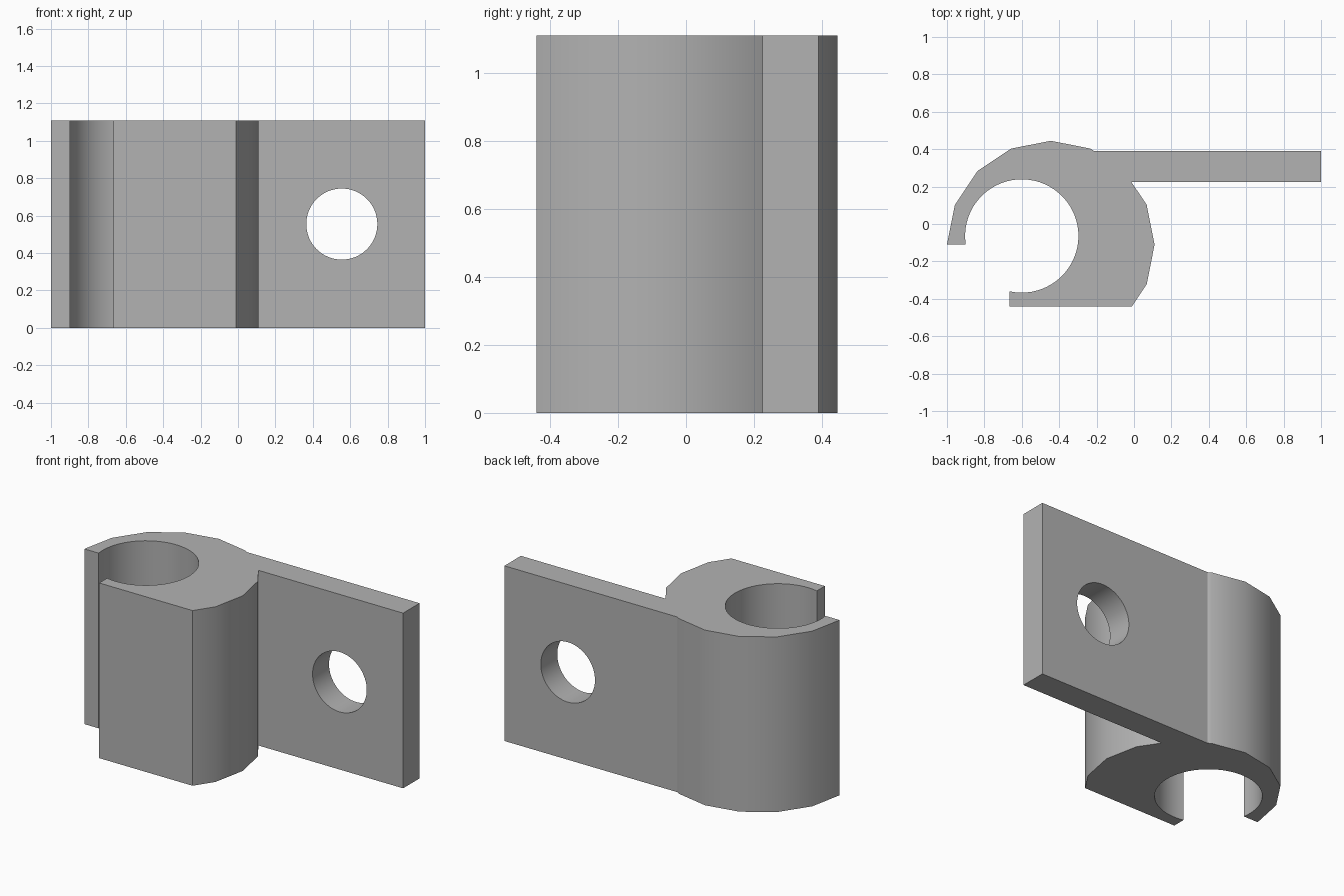
import bpy, bmesh
from math import sin, cos, radians, asin, acos, degrees, pi

cube = bpy.data.objects.get("Cube")
if cube:
    bpy.data.objects.remove(cube, do_unlink=True)

HEIGHT = 1.11
BARREL, BARREL_R = (-0.445, -0.11), 0.555
BORE, BORE_R = (-0.60, -0.064), 0.303
LEAF_FRONT, LEAF_BACK = 0.225, 0.39
FLAT_Y, MOUTH_X = -0.44, -0.665
STEP = 22.5


def on_circle(centre, radius, angle):
    a = radians(angle)
    return (centre[0] + radius * cos(a), centre[1] + radius * sin(a))


def barrel(i):
    return on_circle(BARREL, BARREL_R, i * STEP)


def cut(i, y):
    """Point at height y on the barrel facet between corners i and i + 1."""
    (x0, y0), (x1, y1) = barrel(i), barrel(i + 1)
    return (x0 + (x1 - x0) * (y - y0) / (y1 - y0), y)


grey = bpy.data.materials.new("plain grey")
grey.use_nodes = True
colour = (0.45, 0.45, 0.45, 1)
grey.diffuse_color = colour
grey.node_tree.nodes["Principled BSDF"].inputs["Base Color"].default_value = colour

# Outline: faceted barrel, then leaf, then flat, then open bore
outline = [barrel(i) for i in (8, 7, 6, 5, 4, 3)]
outline += [cut(2, LEAF_BACK), (1, LEAF_BACK), (1, LEAF_FRONT), cut(1, LEAF_FRONT)]
outline += [barrel(i) for i in (1, 0, -1)]
outline += [cut(-2, FLAT_Y), (MOUTH_X, FLAT_Y)]
start = -degrees(acos((MOUTH_X - BORE[0]) / BORE_R))
end = 180 - degrees(asin((BARREL[1] - BORE[1]) / BORE_R))
SEGMENTS = 52
outline += [on_circle(BORE, BORE_R, start + (end - start) * i / SEGMENTS)
            for i in range(SEGMENTS + 1)]

# Hinge body extruded from the outline
bm = bmesh.new()
base = bm.faces.new([bm.verts.new((x, y, 0)) for x, y in outline])
grown = bmesh.ops.extrude_face_region(bm, geom=[base], use_keep_orig=True)
top = [v for v in grown["geom"] if isinstance(v, bmesh.types.BMVert)]
bmesh.ops.translate(bm, verts=top, vec=(0, 0, HEIGHT))
bmesh.ops.recalc_face_normals(bm, faces=bm.faces)
mesh = bpy.data.meshes.new("hinge_half")
bm.to_mesh(mesh)
bm.free()
hinge = bpy.data.objects.new("hinge_half", mesh)
bpy.context.collection.objects.link(hinge)
mesh.materials.append(grey)

# Screw hole through the leaf
bpy.ops.mesh.primitive_cylinder_add(vertices=64, radius=0.19, depth=0.5,
                                    location=(0.555, 0.31, HEIGHT / 2),
                                    rotation=(pi / 2, 0, 0))
cutter = bpy.context.object
cutter.name = "screw_hole_cutter"
cutter.data.materials.append(grey)

bpy.ops.object.select_all(action="DESELECT")
hinge.select_set(True)
bpy.context.view_layer.objects.active = hinge
hole = hinge.modifiers.new("screw_hole", "BOOLEAN")
hole.operation = "DIFFERENCE"
hole.solver = "EXACT"
hole.object = cutter
bpy.ops.object.modifier_apply(modifier=hole.name)
bpy.data.objects.remove(cutter, do_unlink=True)

bpy.ops.object.shade_smooth_by_angle(angle=radians(30))
